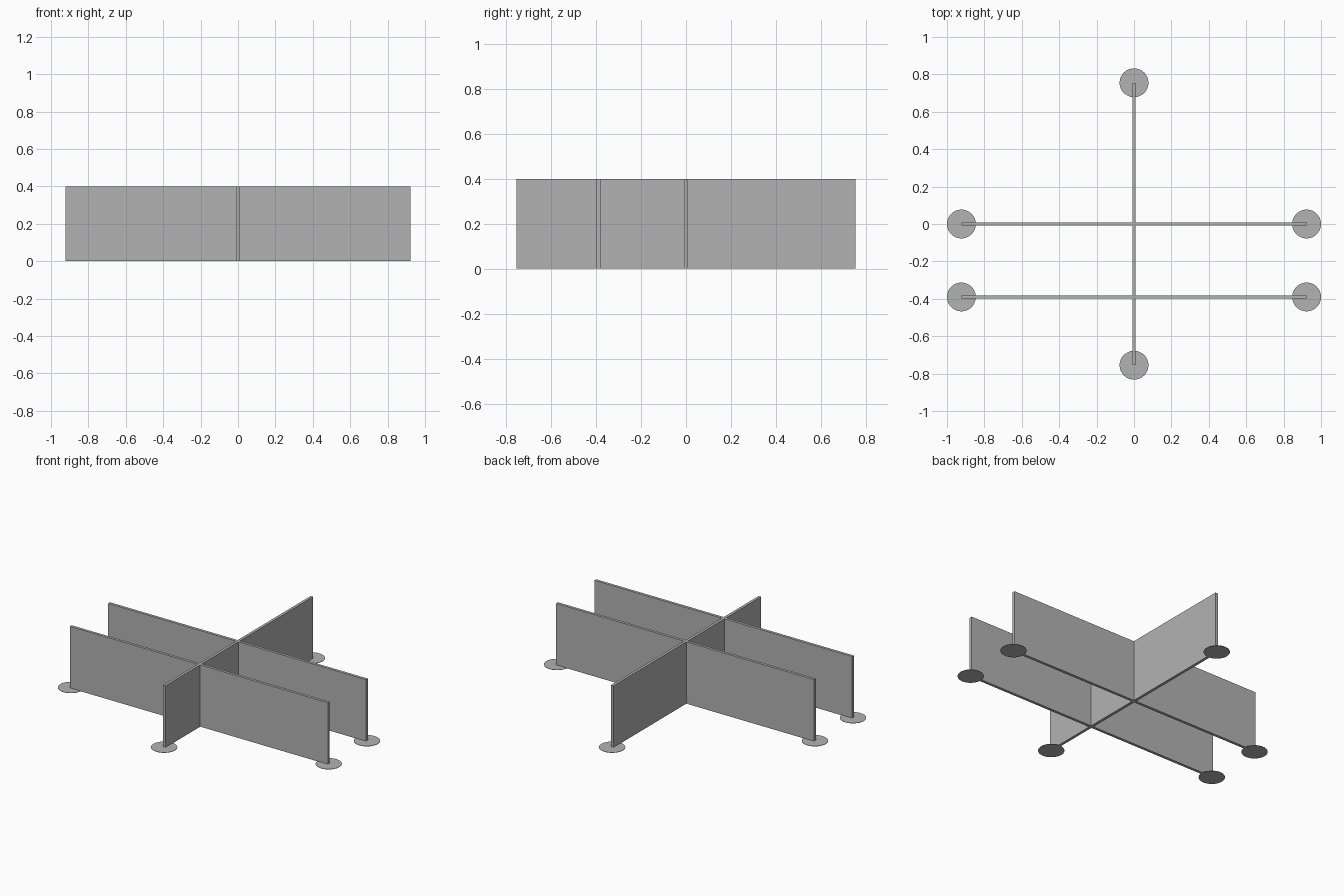
import bpy

cube = bpy.data.objects.get("Cube")
if cube:
    bpy.data.objects.remove(cube, do_unlink=True)

HEIGHT = 0.4
THICK = 0.018
FOOT_R = 0.077
FOOT_T = 0.002
HALF_X = 1 - FOOT_R
HALF_Y = 0.755
REAR_Y, FRONT_Y = 0.0, -0.39

grey = bpy.data.materials.new("plain grey")
grey.use_nodes = True
colour = (0.45, 0.45, 0.45, 1)
grey.diffuse_color = colour
grey.node_tree.nodes["Principled BSDF"].inputs["Base Color"].default_value = colour


def panel(name, centre, size):
    """Upright rectangular board standing on the ground."""
    bpy.ops.mesh.primitive_cube_add(size=1, location=(*centre, HEIGHT / 2))
    obj = bpy.context.object
    obj.name = name
    obj.scale = (*size, HEIGHT)
    bpy.ops.object.transform_apply(location=False, rotation=False, scale=True)
    obj.data.materials.append(grey)


def foot(name, x, y):
    """Thin round pad under the end of a board."""
    bpy.ops.mesh.primitive_cylinder_add(vertices=48, radius=FOOT_R, depth=FOOT_T,
                                        location=(x, y, FOOT_T / 2))
    obj = bpy.context.object
    obj.name = name
    obj.data.materials.append(grey)
    bpy.ops.object.shade_smooth_by_angle()


# Two cross boards with a pad at each end
for label, y in (("rear", REAR_Y), ("front", FRONT_Y)):
    panel(f"{label}_cross_panel", (0, y), (2 * HALF_X, THICK))
    for side, sign in (("left", 1), ("right", -1)):
        foot(f"{label}_{side}_foot", sign * HALF_X, y)

# Lengthwise board, split where it meets the cross boards
gap = THICK / 2
spans = (("front", -HALF_Y, FRONT_Y - gap),
         ("middle", FRONT_Y + gap, REAR_Y - gap),
         ("back", REAR_Y + gap, HALF_Y))
for label, start, end in spans:
    panel(f"{label}_spine_panel", (0, (start + end) / 2), (THICK, end - start))
for label, sign in (("front", -1), ("back", 1)):
    foot(f"{label}_spine_foot", 0, sign * HALF_Y)
